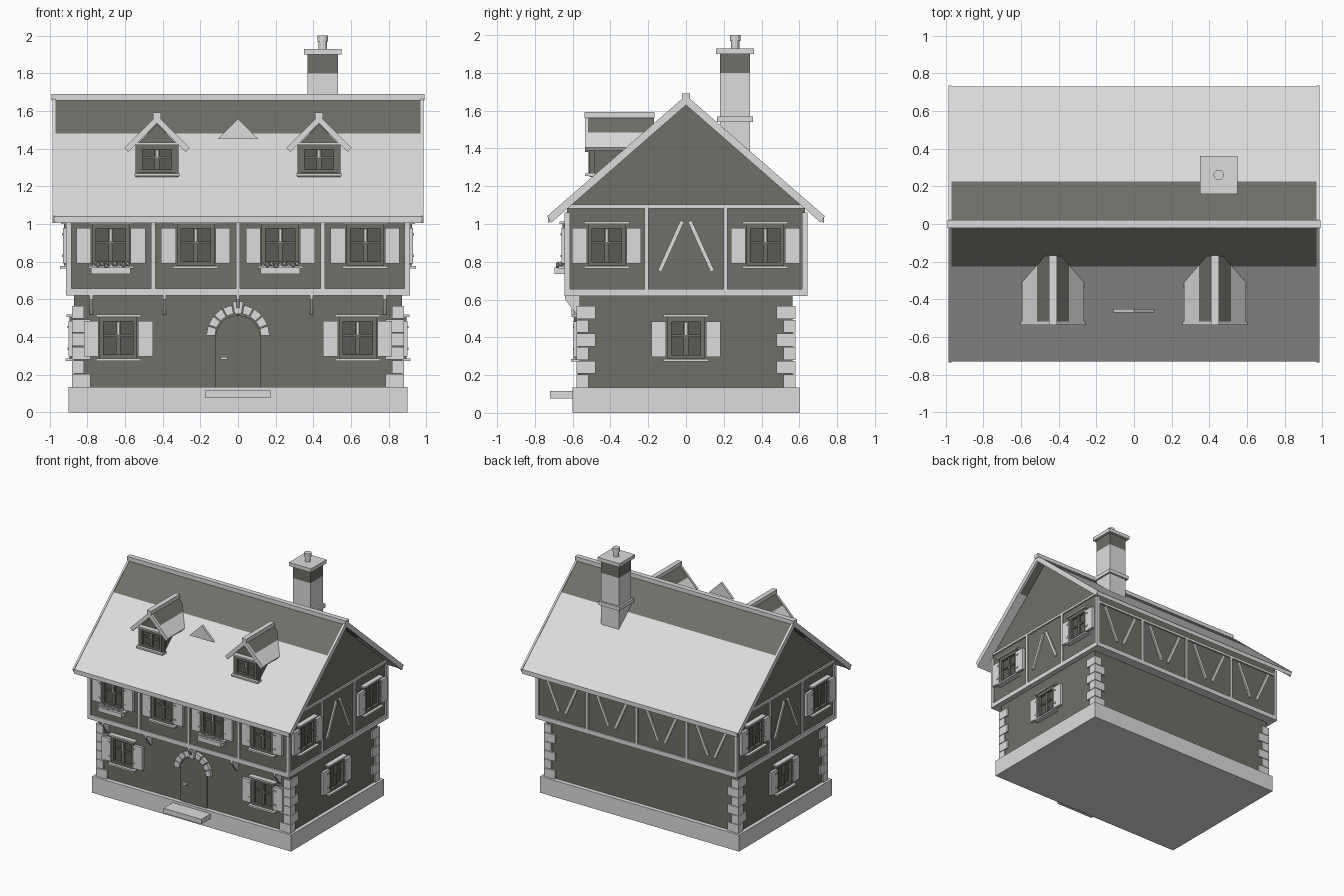
import bpy, bmesh, math
from mathutils import Matrix, Vector

if "Cube" in bpy.data.objects:
    bpy.data.objects.remove(bpy.data.objects["Cube"])


def material(name, r, g, b):
    m = bpy.data.materials.new(name)
    m.use_nodes = True
    m.diffuse_color = (r, g, b, 1)
    m.node_tree.nodes["Principled BSDF"].inputs["Base Color"].default_value = (r, g, b, 1)
    return m


LIGHT = material("pale grey", 0.72, 0.72, 0.72)
DARK = material("dark warm grey", 0.16, 0.16, 0.14)
GLASS = material("window grey", 0.10, 0.10, 0.09)


def finish(name, bm, mat, matrix=None, band=None):
    """Turn bm into an object; faces centred above the band height become dark."""
    if matrix:
        bm.transform(matrix)
    bmesh.ops.recalc_face_normals(bm, faces=bm.faces)
    me = bpy.data.meshes.new(name)
    me.materials.append(mat)
    if band:
        me.materials.append(DARK)
        for f in bm.faces:
            f.material_index = int(f.calc_center_median().z > band)
    bm.to_mesh(me)
    bm.free()
    ob = bpy.data.objects.new(name, me)
    bpy.context.scene.collection.objects.link(ob)
    return ob


def box(name, x, y, z, mat=LIGHT, matrix=None, band=None):
    bm = bmesh.new()
    bmesh.ops.create_cube(bm, size=1)
    for v in bm.verts:
        v.co = [lo + (hi - lo) * (c + 0.5) for c, (lo, hi) in zip(v.co, (x, y, z))]
    return finish(name, bm, mat, matrix, band)


def prism(name, poly, axis, a, b, mat=LIGHT, matrix=None, band=None):
    """Extrude a 2D outline along x (outline in y,z) or along y (outline in x,z)."""
    place = (lambda p, t: (t, p[0], p[1])) if axis == "x" else (lambda p, t: (p[0], t, p[1]))
    bm = bmesh.new()
    ends = [[bm.verts.new(place(p, t)) for p in poly] for t in (a, b)]
    for ring in ends:
        bm.faces.new(ring)
    n = len(poly)
    for i in range(n):
        j = (i + 1) % n
        bm.faces.new((ends[0][i], ends[0][j], ends[1][j], ends[1][i]))
    return finish(name, bm, mat, matrix, band)


def wall(angle, dist):
    """Wall frame: local x runs along the wall, local -y points outwards."""
    return Matrix.Rotation(angle, 4, "Z") @ Matrix.Translation((0, -dist, 0))


def brace(name, w, p, q, width=0.022):
    p, q = Vector((p[0], 0, p[1])), Vector((q[0], 0, q[1]))
    d = q - p
    m = w @ Matrix.Translation(p) @ Matrix.Rotation(math.atan2(d.x, d.z), 4, "Y")
    box(name, (-width / 2, width / 2), (-0.012, 0.01), (0, d.length), LIGHT, m)


def window(w, u, z, shutters=True, flowers=False, h=0.235):
    m = w @ Matrix.Translation((u, 0, z))
    box("window_pane", (-0.09, 0.09), (-0.004, 0.01), (0.02, h), GLASS, m)
    for s in (-1, 1):
        x = sorted((s * 0.078, s * 0.1))
        box("window_jamb", x, (-0.025, 0.01), (0.015, h), DARK, m)
        if shutters:
            box("shutter", sorted((s * 0.105, s * 0.183)), (-0.03, -0.008), (0.025, h - 0.022), LIGHT, m)
            for k in (0.06, h - 0.06):
                box("shutter_hinge", sorted((s * 0.108, s * 0.125)), (-0.034, -0.02), (k, k + 0.012), LIGHT, m)
    box("window_head", (-0.09, 0.09), (-0.025, 0.01), (h - 0.025, h), DARK, m)
    box("window_foot", (-0.09, 0.09), (-0.025, 0.01), (0.015, 0.035), DARK, m)
    box("window_mullion", (-0.012, 0.012), (-0.016, 0), (0.03, h - 0.02), DARK, m)
    box("window_transom", (-0.085, 0.085), (-0.014, 0), (h * 0.55, h * 0.55 + 0.014), DARK, m)
    box("window_latch", (-0.004, 0.004), (-0.022, 0), (h * 0.6, h - 0.03), LIGHT, m)
    box("window_lintel", (-0.12, 0.12), (-0.04, 0.01), (h, h + 0.013), LIGHT, m)
    box("window_sill", (-0.12, 0.12), (-0.045, 0.01), (0, 0.013), LIGHT, m)
    if flowers:
        box("flower_box", (-0.105, 0.105), (-0.065, -0.005), (-0.03, 0.005), LIGHT, m)
        for i in range(9):
            bm = bmesh.new()
            bmesh.ops.create_icosphere(bm, subdivisions=1, radius=0.013)
            shift = Matrix.Translation((-0.09 + i * 0.0225, -0.035 - 0.012 * (i % 2), 0.012 + 0.006 * (i % 3)))
            finish("flower", bm, LIGHT, m @ shift)


# Body of the house
box("plinth", (-0.9, 0.9), (-0.6, 0.6), (0, 0.135))
box("ground_floor", (-0.87, 0.87), (-0.565, 0.565), (0.13, 0.63), DARK)
prism("upper_floor", [(-0.63, 0.625), (0.63, 0.625), (0.63, 1.09), (0, 1.635), (-0.63, 1.09)],
      "x", -0.9, 0.9, DARK)
box("jetty_beam", (-0.912, 0.912), (-0.642, 0.642), (0.62, 0.657))

# Corner stones, long and short sides alternating
for sx in (-1, 1):
    for sy in (-1, 1):
        for i in range(6):
            lx, ly = (0.065, 0.1) if i % 2 else (0.1, 0.065)
            z = 0.135 + i * 0.0725
            box("corner_stone", sorted((sx * 0.882, sx * (0.882 - lx))),
                sorted((sy * 0.58, sy * (0.58 - ly))), (z, z + 0.068))
        box("corner_post", sorted((sx * 0.912, sx * 0.885)), sorted((sy * 0.642, sy * 0.615)), (0.65, 1.06))

# Timber frame and windows, wall by wall
FRONT, BACK = wall(0, 0.63), wall(math.pi, 0.63)
for w in (FRONT, BACK):
    for u in (-0.45, 0, 0.45):
        box("wall_post", (u - 0.011, u + 0.011), (-0.012, 0.01), (0.65, 1.02), LIGHT, w)
    box("eaves_beam", (-0.9, 0.9), (-0.012, 0.01), (1.01, 1.03), LIGHT, w)
for i in range(4):
    u = -0.675 + i * 0.45
    window(FRONT, u, 0.765, flowers=i % 2 == 0)
    for s in (-1, 1):
        brace("back_brace", BACK, (u + s * 0.03, 0.73), (u + s * 0.15, 1.0))
for u in (-0.635, 0.635):
    window(wall(0, 0.565), u, 0.272)
for angle in (math.pi / 2, -math.pi / 2):
    side = wall(angle, 0.9)
    for s in (-1, 1):
        window(side, s * 0.42, 0.765)
        box("gable_post", (s * 0.21 - 0.011, s * 0.21 + 0.011), (-0.012, 0.01), (0.65, 1.09), LIGHT, side)
        brace("gable_brace", side, (s * 0.14, 0.75), (s * 0.02, 1.015))
    box("gable_beam", (-0.625, 0.625), (-0.012, 0.01), (1.083, 1.102), LIGHT, side)
    window(wall(angle, 0.87), 0, 0.272)

# Jetty brackets
for x in (-0.78, -0.39, 0, 0.39, 0.78):
    prism("jetty_bracket", [(-0.56, 0.52), (-0.56, 0.62), (-0.64, 0.62), (-0.64, 0.6), (-0.58, 0.52)],
          "x", x - 0.009, x + 0.009)

# Door, stone arch and step
arc = [math.pi * i / 12 for i in range(13)]
outline = [(0.12 * math.cos(a), 0.4 + 0.115 * math.sin(a)) for a in arc] + [(-0.12, 0.135), (0.12, 0.135)]
prism("door", outline, "y", -0.575, -0.55, DARK)
box("door_handle", (-0.092, -0.055), (-0.595, -0.57), (0.28, 0.295))
for i in range(9):
    a0, a1 = math.pi * (i + 0.06) / 9, math.pi * (i + 0.94) / 9
    key = i == 4
    r0, r1 = (0.118, 0.185) if key else (0.122, 0.168)
    poly = [(r * math.cos(a), 0.405 + r * math.sin(a)) for r, a in ((r0, a0), (r1, a0), (r1, a1), (r0, a1))]
    prism("arch_stone", poly, "y", -0.605 if key else -0.592, -0.55)
box("door_step", (-0.172, 0.172), (-0.72, -0.59), (0.075, 0.115))

# Main roof: two slabs with a dark upper band, edge boards and ridge
SLOPE, TOP, BAND = 0.87, 1.675, 1.48


def roof_z(y):
    return TOP - SLOPE * abs(y)


for s in (-1, 1):
    ys = (0, s * 0.225, s * 0.73)
    slab = [(y, roof_z(y)) for y in ys] + [(y, roof_z(y) - 0.035) for y in reversed(ys)]
    prism("roof_slope", slab, "x", -0.975, 0.975, LIGHT, None, BAND)
    for sx in (-1, 1):
        board = [(0, TOP + 0.006), (s * 0.735, roof_z(0.735) + 0.006),
                 (s * 0.715, roof_z(0.735) - 0.03), (0, TOP - 0.045)]
        prism("verge_board", board, "x", sx * 0.97, sx * 0.985)
box("roof_ridge", (-0.99, 0.99), (-0.021, 0.021), (1.655, 1.69))

# Dormers
for cx in (-0.43, 0.43):
    m = Matrix.Translation((cx, 0, 0))
    prism("dormer_body", [(-0.1, 1.23), (0.1, 1.23), (0.1, 1.43), (0, 1.53), (-0.1, 1.43)],
          "y", -0.49, -0.2, DARK, m)
    window(wall(0, 0.49) @ m, 0, 1.255, shutters=False, h=0.165)
    for s in (-1, 1):
        box("dormer_post", sorted((s * 0.098, s * 0.115)), (-0.51, -0.485), (1.25, 1.43), DARK, m)
        slab = [(0, 1.57), (s * 0.085, 1.485), (s * 0.165, 1.405),
                (s * 0.155, 1.39), (s * 0.08, 1.465), (0, 1.545)]
        prism("dormer_roof", slab, "y", -0.525, -0.17, LIGHT, m, 1.485)
        board = [(0, 1.578), (s * 0.172, 1.405), (s * 0.152, 1.382), (0, 1.535)]
        prism("dormer_verge", board, "y", -0.535, -0.518, LIGHT, m)
    box("dormer_ridge", (-0.02, 0.02), (-0.537, -0.167), (1.56, 1.592), LIGHT, m)

# Triangular plate between the dormers
prism("gablet_plate", [(-0.11, 1.45), (0.11, 1.45), (0, 1.56)], "y", -0.47, -0.45)

# Chimney
box("chimney_shaft", (0.37, 0.53), (0.18, 0.34), (1.3, 1.8))
box("chimney_top", (0.37, 0.53), (0.18, 0.34), (1.8, 1.91), DARK)
box("chimney_collar", (0.355, 0.545), (0.165, 0.355), (1.54, 1.57))
box("chimney_cap", (0.35, 0.55), (0.16, 0.36), (1.9, 1.93))
bm = bmesh.new()
for r, z, d in ((0.022, 1.95, 0.06), (0.028, 1.985, 0.03)):
    bmesh.ops.create_cone(bm, cap_ends=True, segments=12, radius1=r, radius2=r, depth=d,
                          matrix=Matrix.Translation((0.45, 0.26, z)))
finish("chimney_pot", bm, LIGHT)
